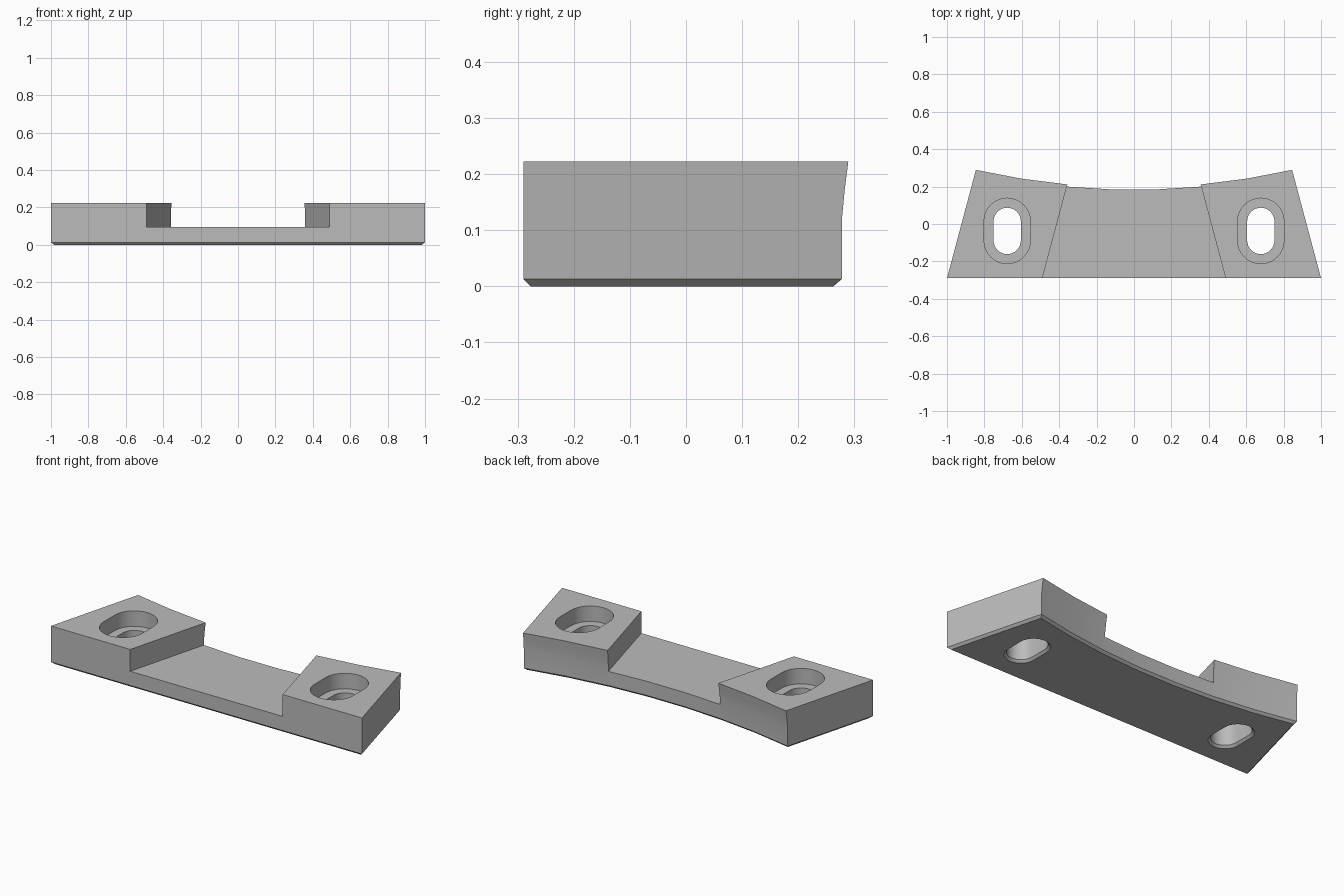
import bpy
import bmesh
import math

cube = bpy.data.objects.get("Cube")
if cube:
    bpy.data.objects.remove(cube, do_unlink=True)

HALF_DEPTH = 0.29
HEIGHT = 0.222
SLOPE = 0.267      # lean of the ends and recess walls in plan
RADIUS = 3.84      # concave back edge
CHAMFER = 0.013

grey = bpy.data.materials.new("Plain grey")
grey.use_nodes = True
colour = (0.5, 0.5, 0.5, 1)
grey.diffuse_color = colour
grey.node_tree.nodes["Principled BSDF"].inputs["Base Color"].default_value = colour


def loft(name, rings):
    """Closed solid skinned through equal-length rings, listed bottom to top."""
    bm = bmesh.new()
    loops = [[bm.verts.new(p) for p in ring] for ring in rings]
    for low, high in zip(loops, loops[1:]):
        for i in range(len(low)):
            j = (i + 1) % len(low)
            bm.faces.new((low[i], low[j], high[j], high[i]))
    bm.faces.new(loops[0][::-1])
    bm.faces.new(loops[-1])
    bmesh.ops.recalc_face_normals(bm, faces=bm.faces)
    mesh = bpy.data.meshes.new(name)
    bm.to_mesh(mesh)
    bm.free()
    mesh.materials.append(grey)
    obj = bpy.data.objects.new(name, mesh)
    bpy.context.collection.objects.link(obj)
    return obj


def plan(z, inset=0, flare=0, segments=7):
    """Plan outline with a straight front, leaning ends and an arched back."""
    def end_x(y):
        return 1 - SLOPE * (y + HALF_DEPTH) - inset * 1.035

    def back_y(x):
        return 0.183 + RADIUS - math.sqrt(RADIUS**2 - x**2) - inset + flare

    corner = 0.845
    for _ in range(12):
        corner = end_x(back_y(corner))
    front = -HALF_DEPTH + inset
    ring = [(-end_x(front), front, z), (end_x(front), front, z)]
    for i in range(segments + 1):
        x = corner * (1 - 2 * i / segments)
        ring.append((x, back_y(x), z))
    return ring


def slot_ring(cx, cy, radius, z, straight=0.051, steps=16):
    """Rounded slot outline running front to back."""
    ring = []
    for start, shift in ((0, straight), (math.pi, -straight)):
        for i in range(steps + 1):
            a = start + math.pi * i / steps
            ring.append((cx + radius * math.cos(a), cy + shift + radius * math.sin(a), z))
    return ring


# Body with chamfered underside and back edge flaring outward at the top
body = loft("mounting_bracket", [
    plan(0, inset=CHAMFER),
    plan(CHAMFER),
    plan(0.12),
    plan(0.17, flare=0.005),
    plan(HEIGHT, flare=0.012),
])

# Shallow central recess between the raised end blocks
def recess_ring(z):
    near, far = -0.5, 0.5
    a, b = (0.49 - SLOPE * (y + HALF_DEPTH) for y in (near, far))
    return [(-a, near, z), (a, near, z), (b, far, z), (-b, far, z)]

cutters = [loft("recess_cutter", [recess_ring(0.095), recess_ring(0.4)])]

# Counterbored screw slots, chamfered below
for side, x in (("right", -0.678), ("left", 0.678)):
    steps = [(0.096, -0.01), (0.073, CHAMFER), (0.073, 0.132), (0.124, 0.132), (0.124, 0.3)]
    cutters.append(loft(side + "_slot_cutter",
                        [slot_ring(x, -0.037, r, z) for r, z in steps]))

# Apply the cuts
bpy.ops.object.select_all(action="DESELECT")
body.select_set(True)
bpy.context.view_layer.objects.active = body
for cutter in cutters:
    cutter.hide_render = True
    cut = body.modifiers.new(cutter.name, "BOOLEAN")
    cut.operation = "DIFFERENCE"
    cut.solver = "EXACT"
    cut.object = cutter
    bpy.ops.object.modifier_apply(modifier=cut.name)
    bpy.data.objects.remove(cutter, do_unlink=True)

bpy.ops.object.shade_smooth_by_angle(angle=math.radians(25))
